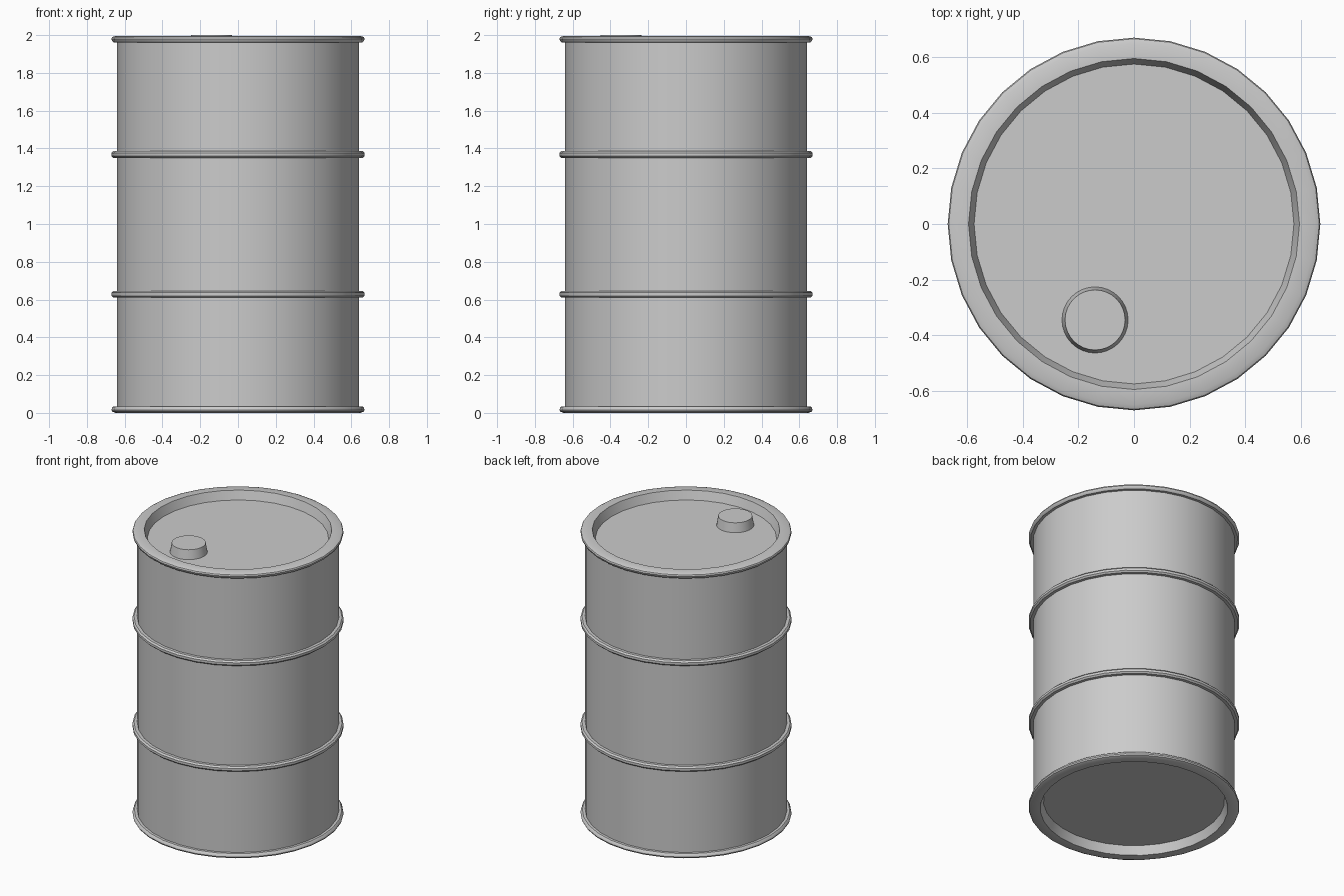
import bpy, bmesh, math

if "Cube" in bpy.data.objects:
    bpy.data.objects.remove(bpy.data.objects["Cube"])

SIDES = 32


def lathe(name, profile, sides=SIDES, centre=(0, 0)):
    """Revolve (radius, z) points about z; both ends are closed with flat caps."""
    bm = bmesh.new()
    rings = []
    for r, z in profile:
        rings.append([bm.verts.new((r * math.cos(2 * math.pi * i / sides),
                                    r * math.sin(2 * math.pi * i / sides), z))
                      for i in range(sides)])
    for a, b in zip(rings, rings[1:]):
        for i in range(sides):
            j = (i + 1) % sides
            bm.faces.new((a[i], a[j], b[j], b[i]))
    bm.faces.new(rings[0][::-1])
    bm.faces.new(rings[-1])
    bmesh.ops.recalc_face_normals(bm, faces=bm.faces)
    mesh = bpy.data.meshes.new(name)
    bm.to_mesh(mesh)
    bm.free()
    obj = bpy.data.objects.new(name, mesh)
    obj.location = (*centre, 0)
    bpy.context.collection.objects.link(obj)
    bpy.ops.object.select_all(action='DESELECT')
    obj.select_set(True)
    bpy.context.view_layer.objects.active = obj
    bpy.ops.object.shade_smooth_by_angle(angle=math.radians(35))
    return obj


BODY, RIB = 0.64, 0.67


def rib(z, h=0.018):
    """Rounded hoop standing out from the wall."""
    return [(BODY, z - h), (RIB - 0.01, z - h), (RIB, z - h * 0.45),
            (RIB, z + h * 0.45), (RIB - 0.01, z + h), (BODY, z + h)]


# Drum shell: recessed base, bottom rim, lower rib (mirrored for the top half)
lower = [(0.575, 0.062), (0.595, 0.002), (0.65, 0.002), (RIB - 0.004, 0.009),
         (RIB, 0.018), (RIB - 0.004, 0.03), (RIB - 0.012, 0.037), (BODY, 0.037)]
lower += rib(0.63)
upper = [(r, 2.0 - z) for r, z in reversed(lower)]
# Rest the shell exactly on the ground
drum = lathe("drum_shell", [(r, z - 0.002) for r, z in lower + upper])

# Filler cap on the lid
lathe("filler_cap", [(0.12, 1.93), (0.108, 2.0)], centre=(-0.14, -0.345))
